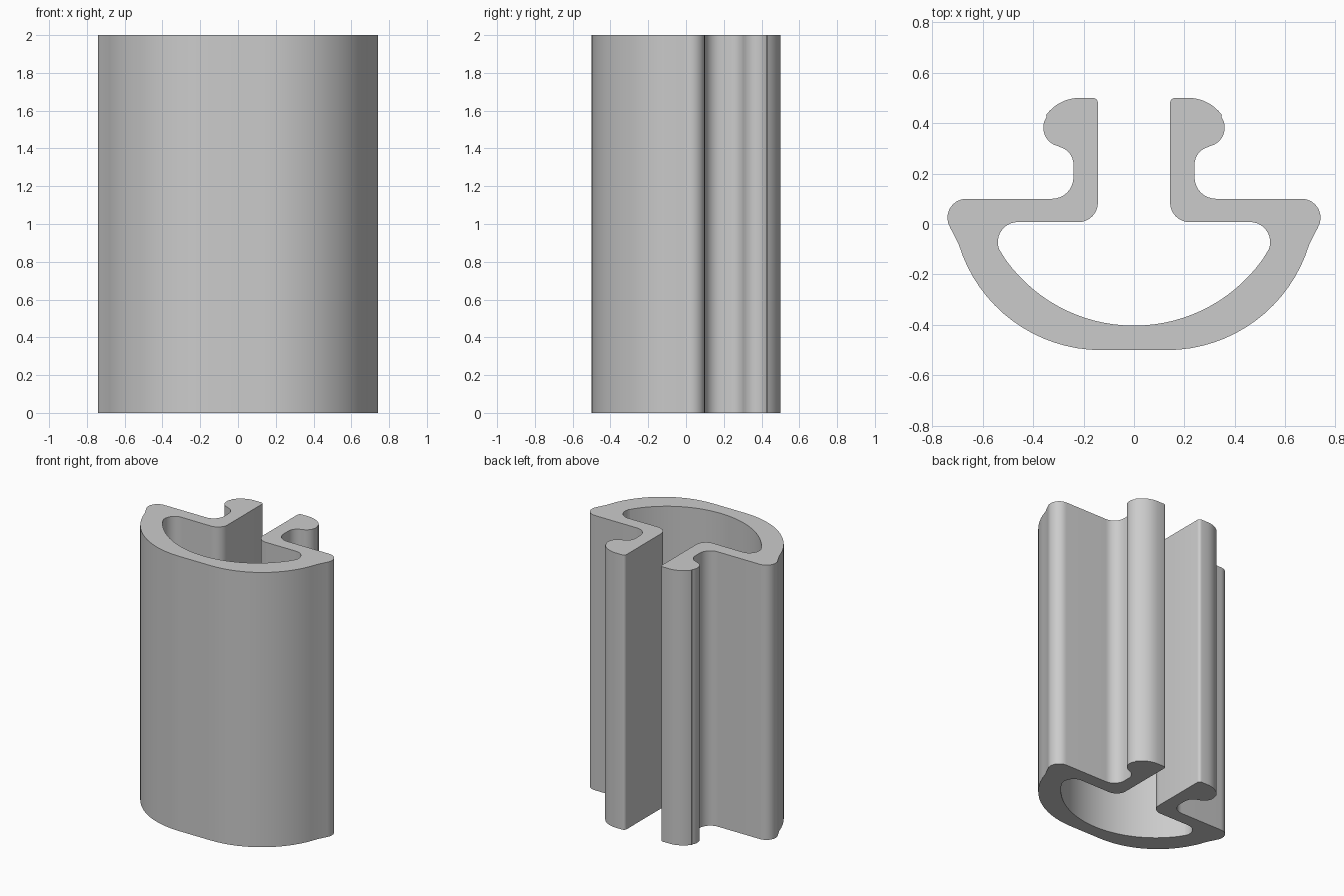
import bpy, bmesh
from math import radians, cos, sin

cube = bpy.data.objects.get("Cube")
if cube:
    bpy.data.objects.remove(cube, do_unlink=True)


def arc(cx, cy, r, start, end, steps=8):
    """Points along an arc, angles in degrees."""
    angles = [radians(start + (end - start) * i / steps) for i in range(steps + 1)]
    return [(cx + r * cos(a), cy + r * sin(a)) for a in angles]


# Half cross-section, from the outer bottom round to the inner bottom
half = (
    arc(0.13, 0.09, 0.59, -90, -17, 16)             # outer curved wall
    + arc(0.665, 0.025, 0.075, -32, 90)             # rounded shoulder
    + arc(0.325, 0.185, 0.085, 270, 180)            # fillet at foot of lip
    + arc(0.313, 0.235, 0.073, 180, 102)            # fillet under bead
    + arc(0.285, 0.382, 0.075, -78, 36)             # bead nose
    + arc(0.215, 0.335, 0.165, 36, 90)              # bead crown
    + arc(0.163, 0.48, 0.02, 90, 180, 4)            # slot edge
    + arc(0.221, 0.085, 0.078, 180, 270)            # slot inner corner
    + arc(0.46, -0.072, 0.08, 90, -32, 10)          # channel corner
    + arc(0, 0.223, 0.626, -32, -90, 16)            # channel floor
)
# Mirror the half, without repeating the point on the centre line
outline = half + [(-x, y) for x, y in reversed(half[:-1])]

# Extrude the cross-section upward
bm = bmesh.new()
base = bm.faces.new([bm.verts.new((x, y, 0)) for x, y in outline])
result = bmesh.ops.extrude_face_region(bm, geom=[base], use_keep_orig=True)
top = [v for v in result["geom"] if isinstance(v, bmesh.types.BMVert)]
bmesh.ops.translate(bm, verts=top, vec=(0, 0, 2))
bmesh.ops.recalc_face_normals(bm, faces=bm.faces)
mesh = bpy.data.meshes.new("slotted_profile")
bm.to_mesh(mesh)
bm.free()

profile = bpy.data.objects.new("slotted_profile", mesh)
bpy.context.collection.objects.link(profile)

# Plain grey material
grey = bpy.data.materials.new("light_grey")
grey.use_nodes = True
colour = (0.6, 0.6, 0.6, 1)
grey.diffuse_color = colour
grey.node_tree.nodes["Principled BSDF"].inputs["Base Color"].default_value = colour
mesh.materials.append(grey)

bpy.ops.object.select_all(action="DESELECT")
profile.select_set(True)
bpy.context.view_layer.objects.active = profile
bpy.ops.object.shade_smooth_by_angle(angle=radians(30))
